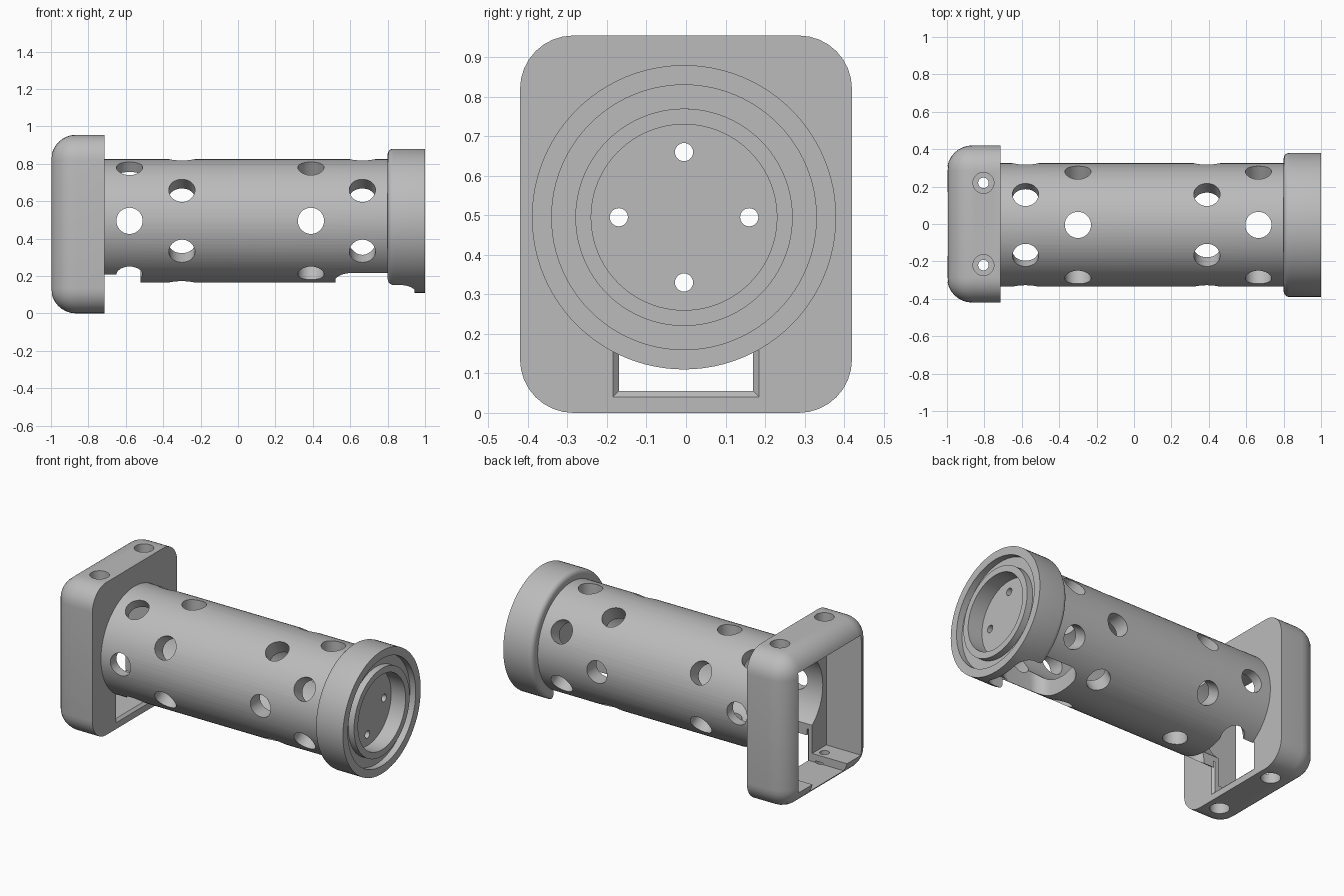
import bpy, bmesh, math
from mathutils import Vector, Matrix

if "Cube" in bpy.data.objects:
    bpy.data.objects.remove(bpy.data.objects["Cube"])

AXIS_Y, AXIS_Z = -0.005, 0.495
TUBE_AXIS = Matrix.Translation((0, AXIS_Y, AXIS_Z))

grey = bpy.data.materials.new("plain grey")
grey.use_nodes = True
grey.diffuse_color = (0.5, 0.5, 0.5, 1)
grey.node_tree.nodes["Principled BSDF"].inputs["Base Color"].default_value = (0.5, 0.5, 0.5, 1)


def finish_mesh(name, bm):
    bmesh.ops.recalc_face_normals(bm, faces=bm.faces[:])
    mesh = bpy.data.meshes.new(name)
    bm.to_mesh(mesh)
    bm.free()
    mesh.materials.append(grey)
    obj = bpy.data.objects.new(name, mesh)
    bpy.context.collection.objects.link(obj)
    return obj


def box(name, low, high, radius=0, pick=None, segments=8):
    """Block between two corners, with the picked edges rounded."""
    low, high = Vector(low), Vector(high)
    bm = bmesh.new()
    bmesh.ops.create_cube(bm, size=1)
    for v in bm.verts:
        v.co = (low + high) / 2 + v.co * (high - low)
    if radius:
        edges = [e for e in bm.edges if pick(e)]
        bmesh.ops.bevel(bm, geom=edges, offset=radius, segments=segments,
                        profile=0.5, affect='EDGES', clamp_overlap=True)
    return finish_mesh(name, bm)


def rod(name, centre, direction, radius, length, sides=40):
    turn = Vector(direction).to_track_quat('Z', 'Y').to_matrix().to_4x4()
    bm = bmesh.new()
    bmesh.ops.create_cone(bm, cap_ends=True, segments=sides, radius1=radius, radius2=radius,
                          depth=length, matrix=Matrix.Translation(centre) @ turn)
    return finish_mesh(name, bm)


def lathe(name, profile, steps=96):
    """Turn an (x, radius) profile around the tube axis."""
    bm = bmesh.new()
    verts = [bm.verts.new((x, 0, r)) for x, r in profile]
    edges = [bm.edges.new((a, b)) for a, b in zip(verts, verts[1:])]
    bmesh.ops.spin(bm, geom=verts + edges, cent=(0, 0, 0), axis=(1, 0, 0),
                   angle=math.tau, steps=steps)
    bmesh.ops.remove_doubles(bm, verts=bm.verts[:], dist=1e-5)
    bmesh.ops.transform(bm, matrix=TUBE_AXIS, verts=bm.verts[:])
    return finish_mesh(name, bm)


def cut(target, cutter):
    cutter.hide_render = True
    mod = target.modifiers.new("cut", 'BOOLEAN')
    mod.operation, mod.solver, mod.object = 'DIFFERENCE', 'EXACT', cutter
    bpy.context.view_layer.objects.active = target
    bpy.ops.object.modifier_apply(modifier=mod.name)
    bpy.data.objects.remove(cutter)


def smooth(obj):
    bpy.ops.object.select_all(action='DESELECT')
    obj.select_set(True)
    bpy.context.view_layer.objects.active = obj
    bpy.ops.object.shade_smooth_by_angle(angle=math.radians(30))


def upright(e):
    d = e.verts[0].co - e.verts[1].co
    return abs(d.z) > max(abs(d.x), abs(d.y))


# Housing: rounded frame, open at the rear
WALL = -0.715
housing = box("housing", (-1, -0.42, 0), (WALL, 0.42, 0.955), 0.135,
              lambda e: any(v.co.x < -0.9 for v in e.verts))
cut(housing, box("cavity", (-1.1, -0.31, 0.105), (-0.755, 0.31, 0.855)))
cut(housing, rod("bore_opening", (-0.74, AXIS_Y, AXIS_Z), (1, 0, 0), 0.27, 0.2, 96))
cut(housing, box("cable_slot", (-1.1, -0.17, 0.055), (-0.6, 0.17, 0.3)))

# Chamfered mouth of the cable slot
mouth = box("slot_mouth", (WALL - 0.015, -0.17, 0.055), (WALL + 0.015, 0.17, 0.25))
for v in mouth.data.vertices:
    if v.co.x > WALL:
        v.co.y *= 1.18
        if v.co.z < 0.1:
            v.co.z -= 0.03
cut(housing, mouth)

# Counterbored screw holes through the top and bottom of the frame
for y in (-0.22, 0.22):
    cut(housing, rod("screw_hole", (-0.805, y, 0.48), (0, 0, 1), 0.028, 1.2))
    for z in (0, 0.955):
        cut(housing, rod("counterbore", (-0.805, y, z), (0, 0, 1), 0.056, 0.13))
smooth(housing)

# Barrel: hollow tube with a grooved end flange and a recessed end plate
lip = [(0.83 - 0.03 * math.cos(a), 0.355 + 0.03 * math.sin(a))
       for a in (math.pi / 2 * i / 5 for i in range(6))]
profile = [(-0.72, 0.27), (-0.72, 0.33), (0.8, 0.33)] + lip + [
    (1, 0.385), (1, 0.335), (0.96, 0.335), (0.96, 0.275), (1, 0.275), (1, 0.235),
    (0.9, 0.235), (0.9, 0), (0.85, 0), (0.85, 0.235), (-0.45, 0.235), (-0.45, 0.27),
    (-0.72, 0.27)]
barrel = lathe("barrel", profile)

# Four rings of six round holes, alternate rings turned by half a step
for x, start in ((-0.58, 0), (-0.3, 30), (0.39, 0), (0.665, 30)):
    for k in range(3):
        a = math.radians(start + 60 * k)
        cut(barrel, rod("vent_hole", (x, AXIS_Y, AXIS_Z),
                        (0, math.cos(a), math.sin(a)), 0.07, 0.9))

# Small holes in the end plate
for k in range(4):
    a = math.pi / 2 * k
    cut(barrel, rod("plate_hole", (0.88, AXIS_Y + 0.165 * math.cos(a), AXIS_Z + 0.165 * math.sin(a)),
                    (1, 0, 0), 0.023, 0.14, 24))

# Underside: rear notch, front slot and its shallow run under the flange
cut(barrel, box("rear_notch", (-0.8, -0.17, 0), (-0.52, 0.17, 0.36)))
cut(barrel, box("flange_pocket", (0.52, -0.18, 0), (0.945, 0.17, 0.225), 0.08, upright))
cut(barrel, box("front_slot", (0.52, -0.18, 0), (0.845, 0.17, 0.36), 0.08, upright))
smooth(barrel)
